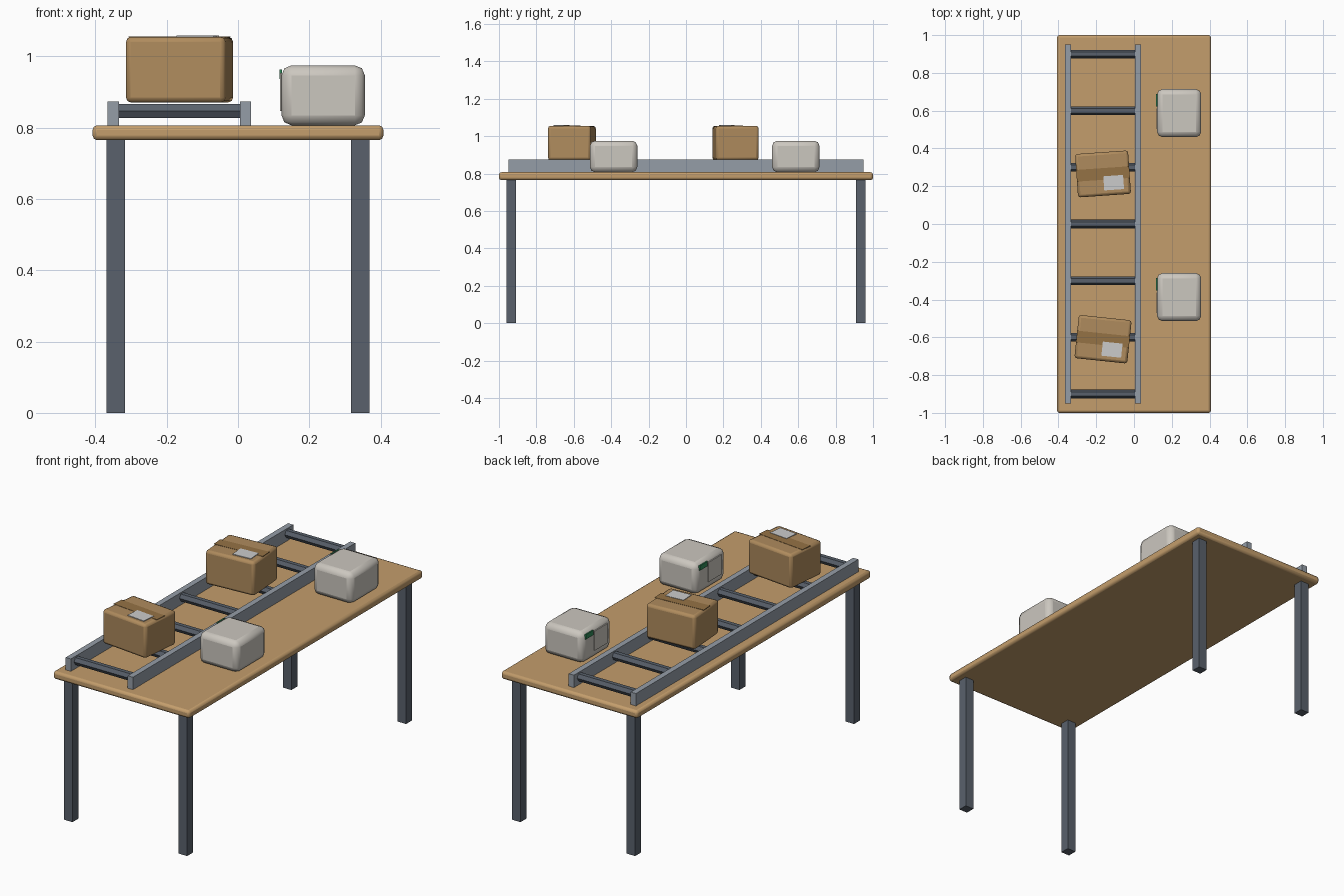
import bpy
import math
from mathutils import Matrix, Vector

if "Cube" in bpy.data.objects:
    bpy.data.objects.remove(bpy.data.objects["Cube"])


def mat(name, r, g, b):
    m = bpy.data.materials.new(name)
    m.diffuse_color = (r, g, b, 1)
    m.use_nodes = True
    m.node_tree.nodes["Principled BSDF"].inputs["Base Color"].default_value = m.diffuse_color
    return m


WOOD = mat("wood", 0.55, 0.34, 0.15)
CARD = mat("cardboard", 0.43, 0.26, 0.11)
TAPE = mat("tape", 0.30, 0.17, 0.06)
PAPER = mat("paper", 0.75, 0.74, 0.72)
STEEL = mat("dark_steel", 0.10, 0.12, 0.15)
RAIL = mat("rail_metal", 0.30, 0.34, 0.39)
SHELL = mat("pale_shell", 0.60, 0.57, 0.52)
GREEN = mat("green", 0.03, 0.25, 0.10)


def box(name, centre, size, material, bevel=0, segments=2, turn=0):
    """Box with size baked into the mesh, turned about z, with optional rounded edges."""
    bpy.ops.mesh.primitive_cube_add(size=1, location=centre, rotation=(0, 0, turn))
    ob = bpy.context.object
    ob.name = name
    ob.data.transform(Matrix.Diagonal((*size, 1)))
    ob.data.materials.append(material)
    if bevel:
        mod = ob.modifiers.new("rounded_edges", 'BEVEL')
        mod.width = bevel
        mod.segments = segments
        bpy.ops.object.shade_smooth_by_angle(angle=math.radians(50))
    return ob


# Table
box("tabletop", (0, 0, 0.786), (0.816, 2.0, 0.042), WOOD, 0.013)
for sx, side in ((-1, "left"), (1, "right")):
    for sy, end in ((-1, "front"), (1, "back")):
        box(f"{end}_{side}_leg", (sx * 0.343, sy * 0.935, 0.384),
            (0.051, 0.051, 0.768), STEEL)

# Roller conveyor: two side rails and seven hexagonal rollers
for x, side in ((-0.35, "left"), (0.021, "right")):
    box(f"{side}_rail", (x, 0, 0.84), (0.031, 1.9, 0.068), RAIL)
for i in range(7):
    bpy.ops.mesh.primitive_cylinder_add(
        vertices=6, radius=0.0225, depth=0.35,
        location=(-0.1645, -0.9 + 0.3 * i, 0.847), rotation=(0, math.pi / 2, 0))
    roller = bpy.context.object
    roller.name = f"roller_{i + 1}"
    roller.data.materials.append(STEEL)

# Cardboard parcels with tape strip and paper label
for n, (y, deg) in enumerate(((-0.61, -6), (0.265, 4)), 1):
    turn = math.radians(deg)
    base = Vector((-0.164, y, 0))
    rot = Matrix.Rotation(turn, 3, 'Z')

    def on_parcel(x, y, z):
        return base + rot @ Vector((x, y, z))

    box(f"parcel_{n}", on_parcel(0, 0, 0.963), (0.281, 0.23, 0.184), CARD, 0.014, 2, turn)
    box(f"parcel_tape_{n}", on_parcel(0, 0, 1.055), (0.281, 0.062, 0.003), TAPE, turn=turn)
    box(f"parcel_label_{n}", on_parcel(0.053, -0.05, 1.0565), (0.105, 0.075, 0.004), PAPER, turn=turn)

# Pale rounded containers with a side panel and green tab
for n, y in enumerate((-0.387, 0.587), 1):
    box(f"container_{n}", (0.239, y, 0.891), (0.234, 0.254, 0.168), SHELL, 0.028, 2)
    box(f"container_panel_{n}", (0.121, y - 0.03, 0.9), (0.006, 0.11, 0.106), SHELL)
    box(f"container_tab_{n}", (0.1205, y + 0.068, 0.95), (0.007, 0.066, 0.026), GREEN)
